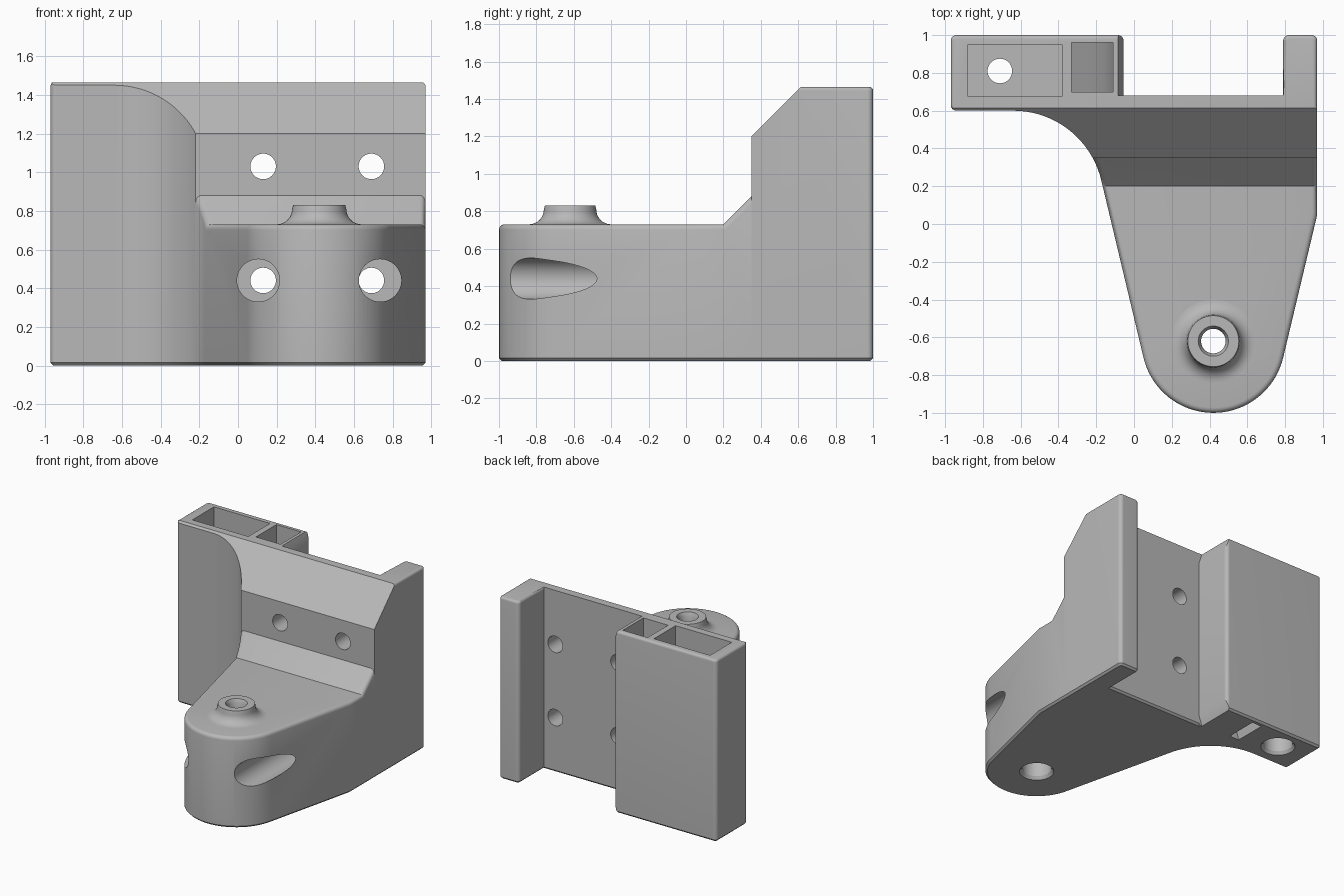
import bpy
import bmesh
import math
from mathutils import Vector

cube = bpy.data.objects.get("Cube")
if cube:
    bpy.data.objects.remove(cube, do_unlink=True)

grey = bpy.data.materials.new("plain grey")
grey.use_nodes = True
grey.diffuse_color = (0.48, 0.48, 0.48, 1)
grey.node_tree.nodes["Principled BSDF"].inputs["Base Color"].default_value = (0.48, 0.48, 0.48, 1)


def add_object(name, bm):
    bmesh.ops.recalc_face_normals(bm, faces=bm.faces[:])
    mesh = bpy.data.meshes.new(name)
    bm.to_mesh(mesh)
    bm.free()
    mesh.materials.append(grey)
    obj = bpy.data.objects.new(name, mesh)
    bpy.context.collection.objects.link(obj)
    return obj


def prism(name, points, low, high, axis):
    """Extrude a flat outline along one axis."""
    place = {"x": lambda u, v, w: (w, u, v),
             "y": lambda u, v, w: (u, w, v),
             "z": lambda u, v, w: (u, v, w)}[axis]
    bm = bmesh.new()
    bottom = [bm.verts.new(place(u, v, low)) for u, v in points]
    top = [bm.verts.new(place(u, v, high)) for u, v in points]
    bm.faces.new(bottom)
    bm.faces.new(top)
    for i in range(len(points)):
        j = (i + 1) % len(points)
        bm.faces.new((bottom[i], bottom[j], top[j], top[i]))
    return add_object(name, bm)


def box_outline(x0, x1, y0, y1):
    return [(x0, y0), (x1, y0), (x1, y1), (x0, y1)]


def lathe(name, profile, centre, direction="z", steps=48):
    """Closed solid of revolution from (radius, distance) pairs."""
    bm = bmesh.new()
    rings = []
    for r, h in profile:
        ring = []
        for i in range(steps):
            a = math.tau * i / steps
            u, v = r * math.cos(a), r * math.sin(a)
            offset = (u, v, h) if direction == "z" else (u, h, v)
            ring.append(bm.verts.new(Vector(centre) + Vector(offset)))
        rings.append(ring)
    for a, b in zip(rings, rings[1:]):
        for i in range(steps):
            j = (i + 1) % steps
            bm.faces.new((a[i], a[j], b[j], b[i]))
    bm.faces.new(rings[0])
    bm.faces.new(rings[-1])
    return add_object(name, bm)


def rounded(corners):
    """Turn (x, y, radius) corners into an outline with tangent arcs."""
    out = []
    for i, (x, y, r) in enumerate(corners):
        p = Vector((x, y))
        if r == 0:
            out.append((x, y))
            continue
        a = (Vector(corners[i - 1][:2]) - p).normalized()
        b = (Vector(corners[(i + 1) % len(corners)][:2]) - p).normalized()
        half = a.angle(b) / 2
        centre = p + (a + b).normalized() * (r / math.sin(half))
        start = p + a * (r / math.tan(half)) - centre
        end = p + b * (r / math.tan(half)) - centre
        a0 = math.atan2(start.y, start.x)
        sweep = math.atan2(end.y, end.x) - a0
        sweep = (sweep + math.pi) % math.tau - math.pi
        n = max(4, int(abs(sweep) / math.radians(4)))
        for k in range(n + 1):
            t = a0 + sweep * k / n
            out.append((centre.x + r * math.cos(t), centre.y + r * math.sin(t)))
    return out


def boolean(obj, cutter, operation="DIFFERENCE"):
    bpy.context.view_layer.objects.active = obj
    mod = obj.modifiers.new("cut", "BOOLEAN")
    mod.operation = operation
    mod.solver = "EXACT"
    mod.object = cutter
    bpy.ops.object.modifier_apply(modifier=mod.name)


def soften(obj, face_rule, seam_y, size, segments):
    """Bevel the rim of the faces picked by rule, leaving the seam sharp."""
    bm = bmesh.new()
    bm.from_mesh(obj.data)
    bm.normal_update()
    rim = []
    for e in bm.edges:
        if len(e.link_faces) != 2 or not e.is_convex:
            continue
        zs = [f.normal.z for f in e.link_faces]
        on_seam = all(abs(v.co.y - seam_y) < 0.002 for v in e.verts)
        if not on_seam and any(face_rule(z) for z in zs) and any(abs(z) < 0.1 for z in zs):
            rim.append(e)
    bmesh.ops.bevel(bm, geom=rim, offset=size, segments=segments, profile=0.5,
                    affect="EDGES", clamp_overlap=False)
    bm.to_mesh(obj.data)
    bm.free()


# Plan outline shared by the arm and the wall
plan = rounded([(-0.97, 1, 0.03), (-0.97, 0.6, 0.03), (-0.261, 0.6, 0.48),
                (0.42, -2.26, 0.38), (0.97, 0.049, 0), (0.97, 1, 0.03),
                (0.79, 1, 0.03), (0.79, 0.68, 0), (-0.055, 0.68, 0), (-0.055, 1, 0.03)])

# Side profiles that trim the outline into the two bodies
arm_side = [(-1.2, -0.1), (0.35, -0.1), (0.35, 0.88), (0.2, 0.73), (-1.2, 0.73)]
wall_side = [(0.35, -0.1), (1.2, -0.1), (1.2, 1.465), (0.615, 1.465), (0.35, 1.2)]
bodies = []
for name, side in (("arm", arm_side), ("wall", wall_side)):
    body = prism(name, plan, 0, 2, "z")
    trim = prism("trim", side, -1.5, 1.5, "x")
    boolean(body, trim, "INTERSECT")
    bpy.data.objects.remove(trim, do_unlink=True)
    bodies.append(body)
arm, wall = bodies
soften(arm, lambda z: z > 0.6, 0.35, 0.028, 4)
soften(arm, lambda z: z < -0.99, 0.35, 0.015, 1)
soften(wall, lambda z: z > 0.99, 0.68, 0.02, 4)
soften(wall, lambda z: z < -0.99, 0.35, 0.015, 1)

# Raised boss with a concave foot
foot = [(0.22 - 0.08 * math.sin(t), 0.81 - 0.08 * math.cos(t))
        for t in (math.pi / 2 * k / 8 for k in range(9))]
boss = lathe("boss", [(0.22, 0.7)] + foot + [(0.135, 0.83)], (0.42, -0.62, 0))

# Cutters for each body
pin = [(0.14, -0.02), (0.11, 0.025), (0.11, 0.2), (0.065, 0.2),
       (0.065, 0.8), (0.085, 0.84), (0.085, 2)]
cuts = {arm: [], wall: [], boss: []}
pin_hole = lathe("pin_hole", pin, (0.42, -0.62, 0))
cuts[arm].append(pin_hole)
cuts[boss].append(pin_hole)
cuts[wall].append(lathe("post_hole", [(0.14, -0.02), (0.11, 0.025), (0.11, 0.2),
                                      (0.065, 0.2), (0.065, 0.6)], (-0.71, 0.81, 0)))
for side in (-1, 1):
    cuts[arm].append(lathe("screw_access", [(0.11, -1.2), (0.11, 0.3)],
                           (0.42 + side * 0.315, 0, 0.44), "y"))
    for z in (0.44, 1.03):
        screw = lathe("screw_hole", [(0.066, 0.2), (0.066, 0.8)],
                      (0.41 + side * 0.28, 0, z), "y")
        cuts[wall].append(screw)
        if z < 0.7:
            cuts[arm].append(screw)

# Deep pocket and bent slot in the thick end of the wall
cuts[wall].append(prism("pocket", box_outline(-0.88, -0.38, 0.675, 0.95), 0.3, 1.6, "z"))
slot = [(-0.33, 1.6), (-0.11, 1.6), (-0.11, 0.6), (-0.16, 0.4), (-0.25, 0.2),
        (-0.36, -0.05), (-0.44, -0.05), (-0.36, 0.2), (-0.33, 0.4)]
cuts[wall].append(prism("slot", slot, 0.7, 0.96, "y"))

# Lead-in slopes on the channel edge
for end, inward in ((1.465, -1), (0, 1)):
    lead = [(-0.085, end), (-0.054, end + inward * 0.09),
            (-0.03, end + inward * 0.09), (-0.03, end - inward * 0.05),
            (-0.085, end - inward * 0.05)]
    cuts[wall].append(prism("lead_in", lead, 0.681, 1.1, "y"))

used = set()
for obj, cutters in cuts.items():
    for cutter in cutters:
        boolean(obj, cutter)
        used.add(cutter)
for cutter in used:
    bpy.data.objects.remove(cutter, do_unlink=True)

# Smooth the curved faces and keep crisp edges
for obj in (arm, wall, boss):
    bpy.ops.object.select_all(action="DESELECT")
    obj.select_set(True)
    bpy.context.view_layer.objects.active = obj
    bpy.ops.object.shade_smooth_by_angle(angle=math.radians(30))
